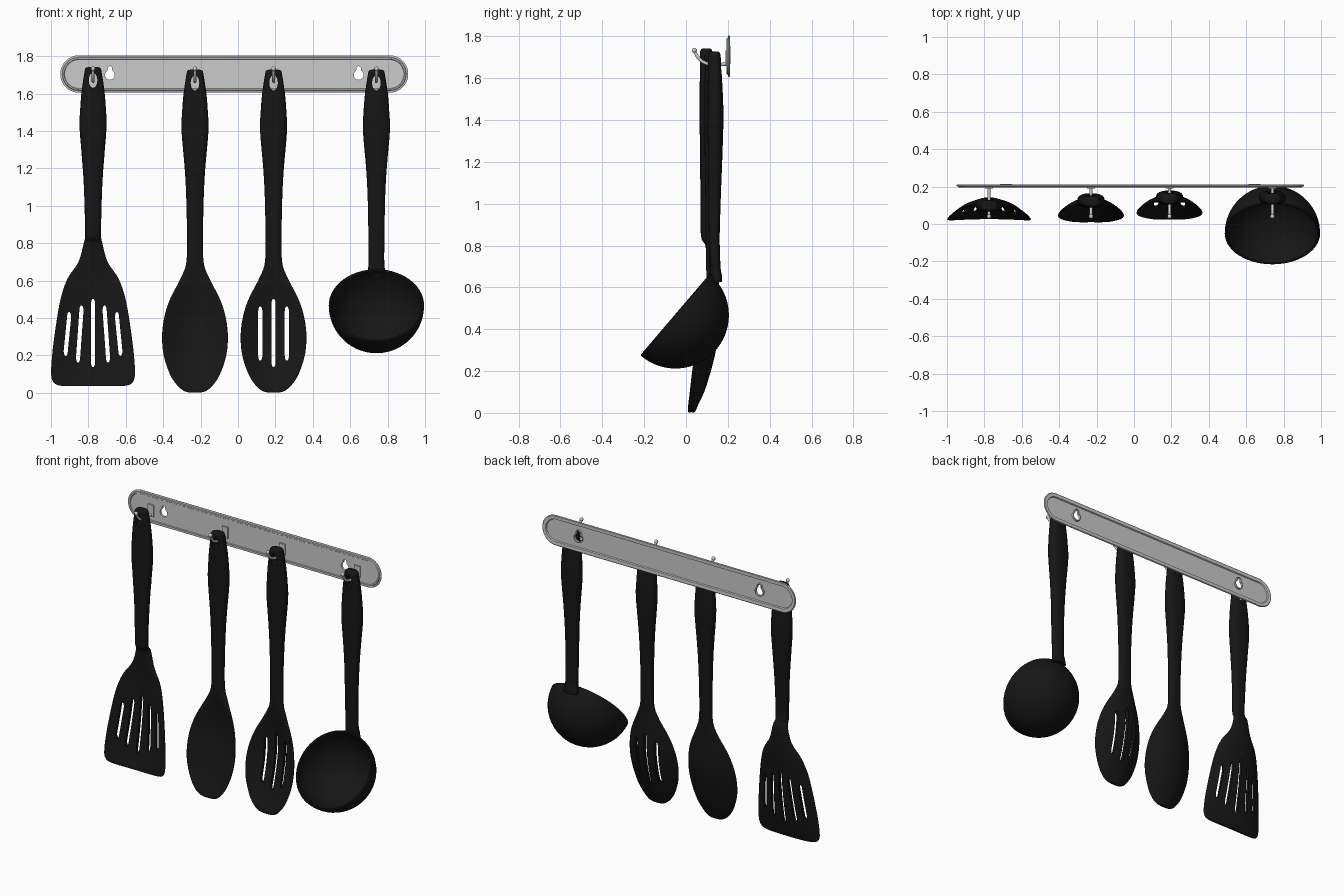
import bpy, bmesh
from math import sin, cos, pi, radians, copysign
from mathutils import Matrix, Vector

if "Cube" in bpy.data.objects:
    bpy.data.objects.remove(bpy.data.objects["Cube"])

black = bpy.data.materials.new("black_plastic")
black.diffuse_color = (0.008, 0.008, 0.008, 1)
black.use_nodes = True
black.node_tree.nodes["Principled BSDF"].inputs["Base Color"].default_value = black.diffuse_color


def finish(bm, name, mat=None):
    bmesh.ops.recalc_face_normals(bm, faces=bm.faces)
    me = bpy.data.meshes.new(name)
    bm.to_mesh(me)
    bm.free()
    ob = bpy.data.objects.new(name, me)
    bpy.context.collection.objects.link(ob)
    if mat:
        me.materials.append(mat)
    return ob


def smooth(ob, angle=40):
    bpy.ops.object.select_all(action='DESELECT')
    ob.select_set(True)
    bpy.context.view_layer.objects.active = ob
    bpy.ops.object.shade_smooth_by_angle(angle=radians(angle))


def loft(rings):
    """Closed rings joined in order, with both ends capped."""
    bm = bmesh.new()
    vs = [[bm.verts.new(p) for p in r] for r in rings]
    n = len(vs[0])
    for a, b in zip(vs, vs[1:]):
        for i in range(n):
            bm.faces.new((a[i], a[(i + 1) % n], b[(i + 1) % n], b[i]))
    bm.faces.new(vs[0])
    bm.faces.new(vs[-1])
    return bm


def cut(ob, outlines, y0=-0.1, y1=0.4):
    """Punch x-z outlines through an object along y."""
    bm = bmesh.new()
    for pts in outlines:
        a, b = [[bm.verts.new((x, y, z)) for x, z in pts] for y in (y0, y1)]
        for i in range(len(a)):
            j = (i + 1) % len(a)
            bm.faces.new((a[i], a[j], b[j], b[i]))
        bm.faces.new(a)
        bm.faces.new(b)
    cutter = finish(bm, "cutter")
    cutter.hide_render = True
    m = ob.modifiers.new("cut", 'BOOLEAN')
    m.object, m.operation, m.solver = cutter, 'DIFFERENCE', 'EXACT'
    bpy.context.view_layer.objects.active = ob
    bpy.ops.object.modifier_apply(modifier=m.name)
    bpy.data.objects.remove(cutter)


def arc(cx, cz, rx, rz, a0, a1, n):
    return [(cx + rx * cos(radians(a0 + (a1 - a0) * i / n)),
             cz + rz * sin(radians(a0 + (a1 - a0) * i / n))) for i in range(n + 1)]


def ellipse(cx, cz, rx, rz):
    return arc(cx, cz, rx, rz, 0, 360, 24)[:-1]


def slot(cx, dx, z0, z1, lean=0.0, r=0.014):
    """Long rounded slot; the lower end leans outward."""
    return (arc(cx + dx, z1, r * .8, r * 2, 0, 180, 8) +
            arc(cx + dx + lean, z0, r * .8, r * 2, 180, 360, 8))


def keyhole(cx, grow=0.0):
    return (arc(cx, 1.70, .026 + grow, .026 + grow, 120, 420, 20) +
            arc(cx, 1.735, .012 + grow, .012 + grow, 0, 180, 8))


def spline(rows, sub=4):
    """Catmull-Rom through rows of numbers."""
    out = []
    for i in range(len(rows) - 1):
        p = [Vector(rows[max(0, min(len(rows) - 1, i + k))]) for k in (-1, 0, 1, 2)]
        for s in range(sub):
            t = s / sub
            out.append(.5 * (2 * p[1] + (p[2] - p[0]) * t
                             + (2 * p[0] - 5 * p[1] + 4 * p[2] - p[3]) * t * t
                             + (3 * p[1] - p[0] - 3 * p[2] + p[3]) * t ** 3))
    return out + [Vector(rows[-1])]


# rows: z, half width, centre y, half depth, forward curl of the side edges
HANDLE = [(1.728, .026, .135, .018, 0), (1.722, .040, .135, .026, 0), (1.70, .046, .135, .031, 0),
          (1.60, .061, .138, .034, 0), (1.50, .069, .140, .037, 0), (1.40, .072, .141, .038, 0),
          (1.20, .055, .139, .034, 0), (1.05, .047, .137, .030, 0), (.85, .043, .135, .026, 0)]
SPOON = [(.70, .046, .135, .024, 0), (.62, .073, .137, .020, .008), (.50, .134, .144, .014, .042),
         (.40, .165, .145, .012, .065), (.30, .176, .132, .012, .070), (.20, .167, .108, .012, .062),
         (.10, .134, .075, .012, .040), (.04, .095, .047, .012, .018), (.012, .062, .036, .011, .006),
         (.003, .035, .033, .007, 0)]
TURNER = [(.80, .050, .155, .024, 0), (.70, .078, .158, .020, .006), (.61, .137, .158, .015, .025),
          (.50, .174, .150, .012, .040), (.35, .200, .135, .011, .045), (.20, .219, .112, .010, .040),
          (.10, .224, .090, .010, .028), (.06, .214, .078, .010, .018), (.042, .190, .073, .009, .010),
          (.036, .150, .071, .006, .004)]


def utensil(name, cx, rows, dy=0.0, slots=(), lift=0.0):
    rings = []
    for z, w, yc, d, c in spline(rows):
        ring = []
        for i in range(40):
            a = 2 * pi * i / 40
            u = copysign(abs(cos(a)) ** .8, cos(a))
            v = copysign(abs(sin(a)) ** .8, sin(a))
            ring.append((cx + w * u, yc + dy + d * v - c * u * u,
                         z + (lift if z > 1.3 else 0)))
        rings.append(ring)
    ob = finish(loft(rings), name, black)
    cut(ob, [ellipse(cx, 1.657 + lift, .023, .040)] + list(slots))
    smooth(ob)


XS = (-.775, -.23, .19, .74)

# slotted turner, solid spoon, slotted spoon
t = XS[0]
utensil("slotted_turner", t, HANDLE + TURNER, -.038,
        [slot(t, 0, .165, .475)] +
        [slot(t, s * dx, z0, z1, s * .018) for s in (-1, 1)
         for dx, z0, z1 in ((.062, .19, .44), (.128, .225, .405))], .014)
utensil("solid_spoon", XS[1], HANDLE + SPOON, -.015)
utensil("slotted_spoon", XS[2], HANDLE + SPOON, 0,
        [slot(XS[2], 0, .165, .475)] + [slot(XS[2], s * .071, .20, .435) for s in (-1, 1)])

# ladle handle and its hollow tilted bowl
utensil("ladle_handle", XS[3], HANDLE + [(.70, .042, .140, .025, 0), (.66, .046, .145, .026, 0),
                                         (.625, .050, .150, .022, 0)])
R, T = .255, .013
prof = ([(R * sin(radians(a)), -R * cos(radians(a))) for a in (1, *range(6, 91, 6))] +
        [(R - T * .5, .004)] +
        [((R - T) * sin(radians(a)), -(R - T) * cos(radians(a))) for a in (*range(90, 5, -6), 1)])
bm = loft([[(r * cos(2 * pi * i / 56), r * sin(2 * pi * i / 56), h) for i in range(56)]
           for r, h in prof])
bm.transform(Matrix.Translation((XS[3], -.05, .467)) @ Matrix.Rotation(radians(49.5), 4, 'X'))
smooth(finish(bm, "ladle_bowl", black))

# wall rail: stadium plate with stepped rim
RC, RZ, HALF = -.02, 1.705, .83


def stadium(r, y):
    return [(x, y, z) for x, z in arc(RC + HALF, RZ, r, r, -90, 90, 20) +
            arc(RC - HALF, RZ, r, r, 90, 270, 20)]


rail = finish(loft([stadium(r, y) for r, y in
                    ((.070, .202), (.074, .209), (.096, .210), (.100, .207), (.100, .203),
                     (.096, .201), (.090, .201), (.087, .195), (.080, .194), (.077, .198))]), "wall_rail")
KEYS = (-.685, .645)
cut(rail, [keyhole(k) for k in KEYS])
smooth(rail, 25)

# raised collars behind the keyholes
for k in KEYS:
    collar = finish(loft([[(x, y, z) for x, z in keyhole(k, .006)] for y in (.200, .213)]),
                    "keyhole_collar")
    cut(collar, [keyhole(k)])
    smooth(collar)

# hooks: backing tab, bent wire, ball tip
for x in XS:
    bm = bmesh.new()
    bmesh.ops.create_cube(bm, size=1, matrix=Matrix.Translation((x, .195, 1.695)) @
                          Matrix.Diagonal((.042, .010, .075, 1)))
    finish(bm, "hook_tab")
    path = spline([(.197, 1.668), (.15, 1.665), (.11, 1.667), (.075, 1.682), (.052, 1.708),
                   (.040, 1.735)])
    rings = []
    for i, p in enumerate(path):
        d = (path[min(i + 1, len(path) - 1)] - path[max(i - 1, 0)]).normalized()
        rings.append([(x + .008 * cos(a), p[0] - d[1] * .008 * sin(a), p[1] + d[0] * .008 * sin(a))
                      for a in (2 * pi * j / 14 for j in range(14))])
    bm = loft(rings)
    bmesh.ops.create_uvsphere(bm, u_segments=16, v_segments=10, radius=.012,
                              matrix=Matrix.Translation((x, .040, 1.733)))
    smooth(finish(bm, "hook"))
